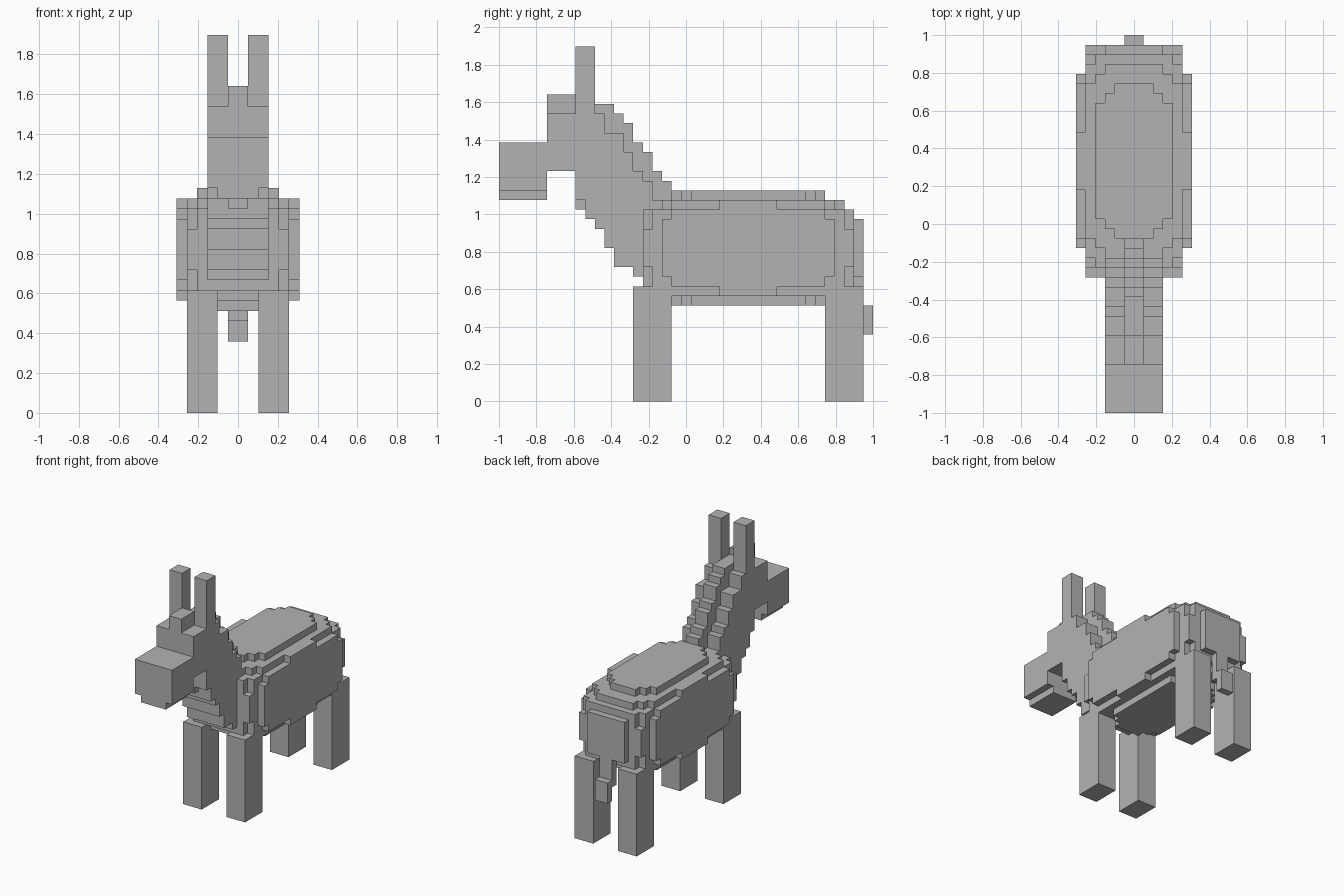
import bpy, bmesh

U = 2 / 39  # edge of one block; the animal is 39 blocks long
AXES = range(3)

cube = bpy.data.objects.get("Cube")
if cube:
    bpy.data.objects.remove(cube, do_unlink=True)

grey = bpy.data.materials.new("plain grey")
grey.use_nodes = True
grey.diffuse_color = (0.45, 0.45, 0.45, 1)
grey.node_tree.nodes["Principled BSDF"].inputs["Base Color"].default_value = grey.diffuse_color


def block_part(name, boxes):
    """Fuse boxes (x0, x1, y0, y1, z0, z1 in blocks) into one clean outer skin."""
    cells = {(x, y, z) for x0, x1, y0, y1, z0, z1 in boxes
             for x in range(x0, x1) for y in range(y0, y1) for z in range(z0, z1)}
    bm = bmesh.new()
    verts = {}

    def corner(p):
        if p not in verts:
            verts[p] = bm.verts.new((p[0] * U, p[1] * U - 1, p[2] * U))
        return verts[p]

    for cell in sorted(cells):
        for a in AXES:
            b, c = (a + 1) % 3, (a + 2) % 3
            for side in (0, 1):
                near = list(cell)
                near[a] += 2 * side - 1
                if tuple(near) in cells:
                    continue
                ring = []
                for db, dc in ((0, 0), (1, 0), (1, 1), (0, 1)):
                    p = list(cell)
                    p[a] += side
                    p[b] += db
                    p[c] += dc
                    ring.append(corner(tuple(p)))
                bm.faces.new(ring if side else ring[::-1])
    bmesh.ops.dissolve_limit(bm, angle_limit=0.01, verts=bm.verts[:], edges=bm.edges[:])
    mesh = bpy.data.meshes.new(name)
    bm.to_mesh(mesh)
    bm.free()
    mesh.materials.append(grey)
    obj = bpy.data.objects.new(name, mesh)
    bpy.context.collection.objects.link(obj)
    return obj


# Barrel body: nested boxes by half width, half length, half height
MID_Y, MID_Z = 26, 16
layers = [(4, 6, 6), (3, 7, 6), (2, 8, 6),                          # back and belly
          (6, 9, 3), (6, 8, 4), (6, 3, 5),                          # flanks
          (5, 8, 5), (4, 9, 5), (3, 10, 5), (5, 10, 4),             # shoulders
          (4, 11, 4), (5, 11, 2), (3, 12, 3)]                       # chest and rump
block_part("body", [(-w, w, MID_Y - l, MID_Y + l, MID_Z - h, MID_Z + h) for w, l, h in layers])

# Stepped neck: start, end, bottom, top
neck = [(8, 9, 21, 30), (9, 10, 19, 30), (10, 11, 18, 30), (11, 12, 16, 28),
        (12, 13, 14, 28), (13, 14, 14, 26), (14, 15, 13, 24), (15, 16, 13, 23)]
block_part("neck", [(-3, 3, *s) for s in neck])

# Mane stepping down the back of the neck: start, end, top
mane = [(8, 12, 31), (12, 13, 30), (13, 14, 29), (14, 15, 27),
        (15, 16, 26), (16, 17, 24), (17, 18, 23)]
block_part("mane", [(-1, 1, y0, y1, 20, top) for y0, y1, top in mane])

# Head
block_part("head", [(-3, 3, 5, 8, 24, 30)])
block_part("muzzle", [(-3, 3, 0, 5, 22, 27), (-2, 2, 0, 5, 21, 22)])
block_part("forelock", [(-1, 1, 5, 8, 30, 32)])

# Ears and legs on both sides
for side, x_ear, x_leg in (("left", 1, 2), ("right", -3, -5)):
    block_part(side + "_ear", [(x_ear, x_ear + 2, 8, 10, 30, 37)])
    for end, y in (("front", 14), ("rear", 34)):
        block_part(f"{end}_{side}_leg", [(x_leg, x_leg + 3, y, y + 4, 0, 12)])

# Tail with its root tucked under the rump
block_part("tail", [(-1, 1, 38, 39, 7, 10), (-1, 1, 37, 38, 9, 13)])
